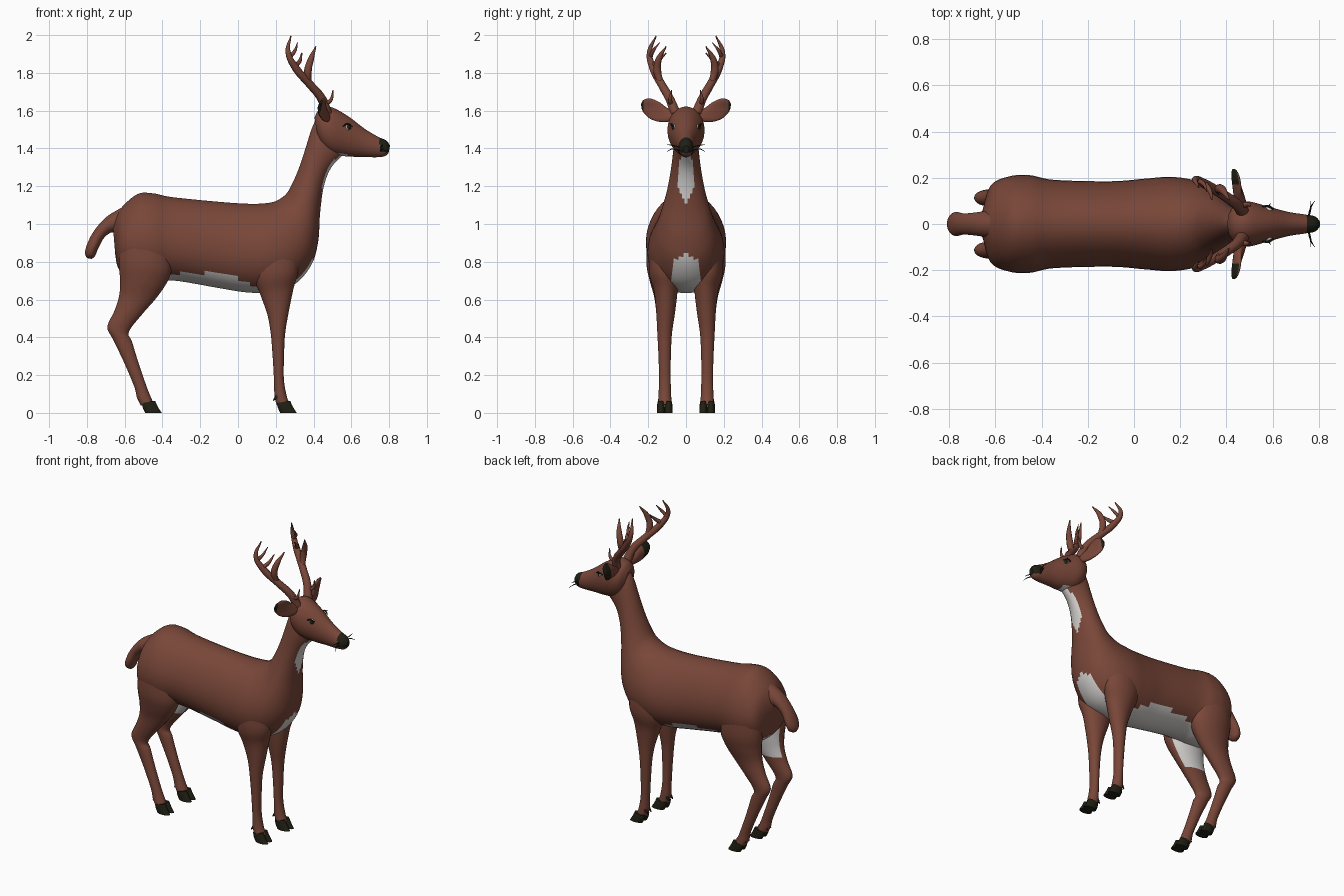
import bpy, bmesh, math
from mathutils import Vector


def material(name, rgb):
    m = bpy.data.materials.new(name)
    m.diffuse_color = (*rgb, 1)
    return m


BROWN = material("russet_brown", (0.19, 0.062, 0.04))
WHITE = material("pale_underside", (0.66, 0.64, 0.62))
DARK = material("hoof_black", (0.014, 0.014, 0.007))
MATS = [BROWN, WHITE, DARK]


def smooth_rows(rows, steps):
    """Catmull-Rom interpolation of ring parameters."""
    out = []
    n = len(rows)
    for i in range(n - 1):
        p = [rows[max(0, min(n - 1, i + k))] for k in (-1, 0, 1, 2)]
        for s in range(steps):
            t = s / steps
            out.append([0.5 * (2 * b + (c - a) * t + (2 * a - 5 * b + 4 * c - d) * t * t
                               + (3 * b - a - 3 * c + d) * t ** 3) for a, b, c, d in zip(*p)])
    return out + [rows[-1]]


def loft(name, rows, rule=None, mirror=False, base=0, steps=5, seg=32, pear=0.0, place=None):
    """Skin oval rings; each row is (edge A x, z, edge B x, z, half width, y centre)."""
    bm = bmesh.new()
    rings = []
    for ax, az, bx, bz, w, yc in smooth_rows(rows, steps):
        ring = []
        for k in range(seg):
            t = 2 * math.pi * (k + 0.5) / seg
            c, s = math.cos(t), math.sin(t)
            co = Vector(((ax + bx) / 2 + (ax - bx) / 2 * c,
                         yc + w * s * (1 - pear * c),
                         (az + bz) / 2 + (az - bz) / 2 * c))
            ring.append(bm.verts.new(place(co) if place else co))
        rings.append(ring)
    for a, b in zip(rings, rings[1:]):
        for k in range(seg):
            j = (k + 1) % seg
            bm.faces.new((a[k], a[j], b[j], b[k]))
    bm.faces.new(rings[0])
    bm.faces.new(rings[-1])
    bmesh.ops.recalc_face_normals(bm, faces=bm.faces)
    for f in bm.faces:
        f.smooth = len(f.verts) == 4
        c = f.calc_center_median()
        f.material_index = rule(c, f.normal) if rule else base
    return finish(name, bm, mirror)


def finish(name, bm, mirror):
    me = bpy.data.meshes.new(name)
    bm.to_mesh(me)
    bm.free()
    for m in MATS:
        me.materials.append(m)
    ob = bpy.data.objects.new(name, me)
    bpy.context.collection.objects.link(ob)
    if mirror:
        mod = ob.modifiers.new("mirror", 'MIRROR')
        mod.use_axis = (False, True, False)
        mod.use_mirror_merge = False
    return ob


def tubes(name, paths, mat):
    """Tapered tubes on both sides; each point is (x, y, z, radius)."""
    for side, label in ((1, "left"), (-1, "right")):
        cu = bpy.data.curves.new(name, 'CURVE')
        cu.dimensions = '3D'
        cu.bevel_depth = 1
        cu.bevel_resolution = 3
        cu.resolution_u = 6
        cu.use_fill_caps = True
        for path in paths:
            sp = cu.splines.new('BEZIER')
            sp.bezier_points.add(len(path) - 1)
            for bp, (x, y, z, r) in zip(sp.bezier_points, path):
                bp.co = (x, y * side, z)
                bp.radius = r
                bp.handle_left_type = bp.handle_right_type = 'AUTO'
        cu.materials.append(mat)
        bpy.context.collection.objects.link(bpy.data.objects.new(label + "_" + name, cu))


# Body and neck, with pale throat, chest and belly
def body_rule(c, n):
    y = abs(c.y)
    throat = ((c.z - 1.25) / 0.13) ** 2 + (y / 0.045) ** 2 < 1 and n.x - n.z > 0.3
    chest = c.x > 0.1 and ((c.z - 0.72) / 0.12) ** 2 + (y / 0.078) ** 2 < 1
    belly = -0.4 < c.x < 0.12 and c.z < 0.74 - max(0, c.x + 0.05) * 0.5
    groin = c.x <= -0.4 and c.z < 0.76 and y < 0.07
    return 1 if throat or chest or belly or groin else 0


loft("body", [
    (-0.665, 1.02, -0.65, 0.84, 0.05, 0), (-0.61, 1.095, -0.63, 0.76, 0.165, 0),
    (-0.53, 1.16, -0.55, 0.70, 0.205, 0), (-0.45, 1.163, -0.45, 0.69, 0.21, 0),
    (-0.35, 1.143, -0.34, 0.70, 0.19, 0), (-0.10, 1.118, -0.10, 0.66, 0.184, 0),
    (0.05, 1.108, 0.04, 0.638, 0.195, 0), (0.14, 1.11, 0.17, 0.637, 0.203, 0),
    (0.20, 1.122, 0.30, 0.68, 0.19, 0), (0.25, 1.155, 0.39, 0.785, 0.16, 0),
    (0.28, 1.20, 0.425, 0.91, 0.132, 0), (0.32, 1.29, 0.435, 1.06, 0.10, 0),
    (0.357, 1.40, 0.455, 1.20, 0.078, 0), (0.388, 1.50, 0.495, 1.30, 0.066, 0),
    (0.42, 1.57, 0.57, 1.38, 0.055, 0)], body_rule, pear=0.1, steps=6, seg=40)


# Head with dark nose and pale jaw root
def head_rule(c, n):
    if c.x > 0.75 and c.z > 1.378:
        return 2
    return 1 if c.x < 0.58 and c.z < 1.375 and abs(c.y) < 0.045 else 0


loft("head", [
    (0.405, 1.565, 0.425, 1.44, 0.05, 0), (0.43, 1.605, 0.45, 1.40, 0.085, 0),
    (0.49, 1.62, 0.50, 1.368, 0.098, 0), (0.58, 1.573, 0.58, 1.357, 0.076, 0),
    (0.67, 1.505, 0.66, 1.355, 0.053, 0), (0.74, 1.463, 0.73, 1.353, 0.042, 0),
    (0.785, 1.442, 0.775, 1.358, 0.034, 0), (0.805, 1.415, 0.797, 1.375, 0.016, 0)],
    head_rule, steps=6)

# Tail
loft("tail", [
    (-0.62, 1.085, -0.63, 0.95, 0.06, 0), (-0.70, 1.035, -0.67, 0.955, 0.05, 0),
    (-0.765, 0.96, -0.71, 0.925, 0.046, 0), (-0.80, 0.89, -0.74, 0.87, 0.052, 0),
    (-0.81, 0.845, -0.757, 0.83, 0.04, 0), (-0.80, 0.82, -0.775, 0.815, 0.012, 0)])

# Front legs
loft("front_leg", [
    (0.31, 0.92, 0.08, 0.94, 0.06, 0.125), (0.32, 0.76, 0.08, 0.74, 0.078, 0.118),
    (0.295, 0.66, 0.12, 0.62, 0.062, 0.107), (0.27, 0.54, 0.155, 0.52, 0.05, 0.108),
    (0.25, 0.42, 0.173, 0.42, 0.039, 0.113), (0.244, 0.30, 0.183, 0.30, 0.033, 0.113),
    (0.243, 0.18, 0.19, 0.18, 0.031, 0.112), (0.258, 0.09, 0.193, 0.09, 0.034, 0.112),
    (0.275, 0.045, 0.205, 0.04, 0.036, 0.112)], mirror=True, seg=24)

# Hind legs with pale inner thighs
loft("hind_leg", [
    (-0.37, 0.92, -0.62, 0.94, 0.07, 0.135), (-0.35, 0.78, -0.632, 0.80, 0.085, 0.125),
    (-0.37, 0.70, -0.625, 0.70, 0.075, 0.118), (-0.43, 0.61, -0.63, 0.62, 0.056, 0.113),
    (-0.50, 0.53, -0.655, 0.54, 0.045, 0.113), (-0.577, 0.43, -0.692, 0.455, 0.035, 0.113),
    (-0.56, 0.375, -0.66, 0.385, 0.033, 0.113), (-0.525, 0.26, -0.605, 0.27, 0.03, 0.113),
    (-0.48, 0.13, -0.55, 0.14, 0.03, 0.113), (-0.455, 0.07, -0.535, 0.08, 0.034, 0.113),
    (-0.445, 0.045, -0.515, 0.04, 0.036, 0.113)],
    lambda c, n: 1 if n.y < -0.45 and 0.57 < c.z < 0.78 else 0, mirror=True, seg=24)

# Cloven hooves and dewclaws
for part, x in (("front", 0.205), ("hind", -0.51)):
    for half, y in (("inner", 0.092), ("outer", 0.133)):
        loft(f"{part}_{half}_hoof", [
            (x + 0.072, 0.064, x, 0.052, 0.018, y), (x + 0.085, 0.035, x + 0.005, 0.028, 0.021, y),
            (x + 0.107, 0.0, x + 0.018, 0.0, 0.022, y)], base=2, mirror=True, steps=3, seg=16)
    tubes(f"{part}_dewclaws", [[(x + 0.005, y, 0.09, 0.012), (x - 0.018, y, 0.066, 0.003)]
                               for y in (0.095, 0.13)], DARK)


# Ears: leaf shape in local x/z, turned to point sideways
def ear_place(v):
    return Vector((0.465 - 0.2 * (v.x - 0.06) - v.y + 0.9 * max(0, abs(v.z - 1.6) - 0.02) * 0.4, v.x, v.z))


loft("ear", [
    (0.06, 1.60, 0.06, 1.55, 0.022, 0), (0.10, 1.615, 0.10, 1.54, 0.023, 0),
    (0.14, 1.645, 0.15, 1.542, 0.02, 0), (0.19, 1.665, 0.195, 1.56, 0.016, 0),
    (0.225, 1.657, 0.225, 1.59, 0.01, 0), (0.238, 1.635, 0.236, 1.615, 0.004, 0)],
    lambda c, n: 2 if c.y > 0.225 or (n.x < -0.1 and c.y > 0.17) else 0,
    mirror=True, place=ear_place, seg=24)

# Antlers: main beam and tines
tubes("antler", [
    [(0.47, 0.055, 1.585, 0.028), (0.445, 0.085, 1.66, 0.024), (0.38, 0.13, 1.74, 0.022),
     (0.31, 0.172, 1.82, 0.021), (0.265, 0.193, 1.91, 0.014), (0.28, 0.158, 1.996, 0.003)],
    [(0.375, 0.133, 1.745, 0.016), (0.37, 0.152, 1.81, 0.021), (0.385, 0.145, 1.87, 0.017),
     (0.412, 0.105, 1.94, 0.003)],
    [(0.30, 0.178, 1.835, 0.014), (0.325, 0.15, 1.86, 0.011), (0.338, 0.105, 1.905, 0.003)],
    [(0.27, 0.19, 1.88, 0.012), (0.30, 0.175, 1.915, 0.009), (0.315, 0.14, 1.96, 0.002)],
    [(0.455, 0.075, 1.635, 0.014), (0.49, 0.085, 1.655, 0.01), (0.503, 0.076, 1.71, 0.002)]], BROWN)

# Eyes: pale ball with dark pupil, plus lashes
bm = bmesh.new()
bmesh.ops.create_uvsphere(bm, u_segments=20, v_segments=14, radius=0.017)
gaze = Vector((0.45, 0.85, 0.1)).normalized()
for f in bm.faces:
    f.smooth = True
    f.material_index = 2 if f.calc_center_median().normalized().dot(gaze) > 0.72 else 1
bmesh.ops.translate(bm, vec=(0.582, 0.059, 1.51), verts=bm.verts)
finish("eye", bm, True)
tubes("eyelash", [[(0.555, 0.074, 1.517, 0.003), (0.578, 0.078, 1.529, 0.005),
                   (0.605, 0.066, 1.517, 0.003)],
                  [(0.58, 0.074, 1.528, 0.003), (0.592, 0.09, 1.532, 0.001)]], DARK)

# Whiskers
tubes("whiskers", [[(0.755, 0.03, 1.40 + d, 0.004), (0.765, 0.07, 1.41 + d, 0.003),
                    (0.77 - d, 0.10, 1.408 + 2 * d, 0.001)] for d in (-0.012, 0.006)], DARK)
